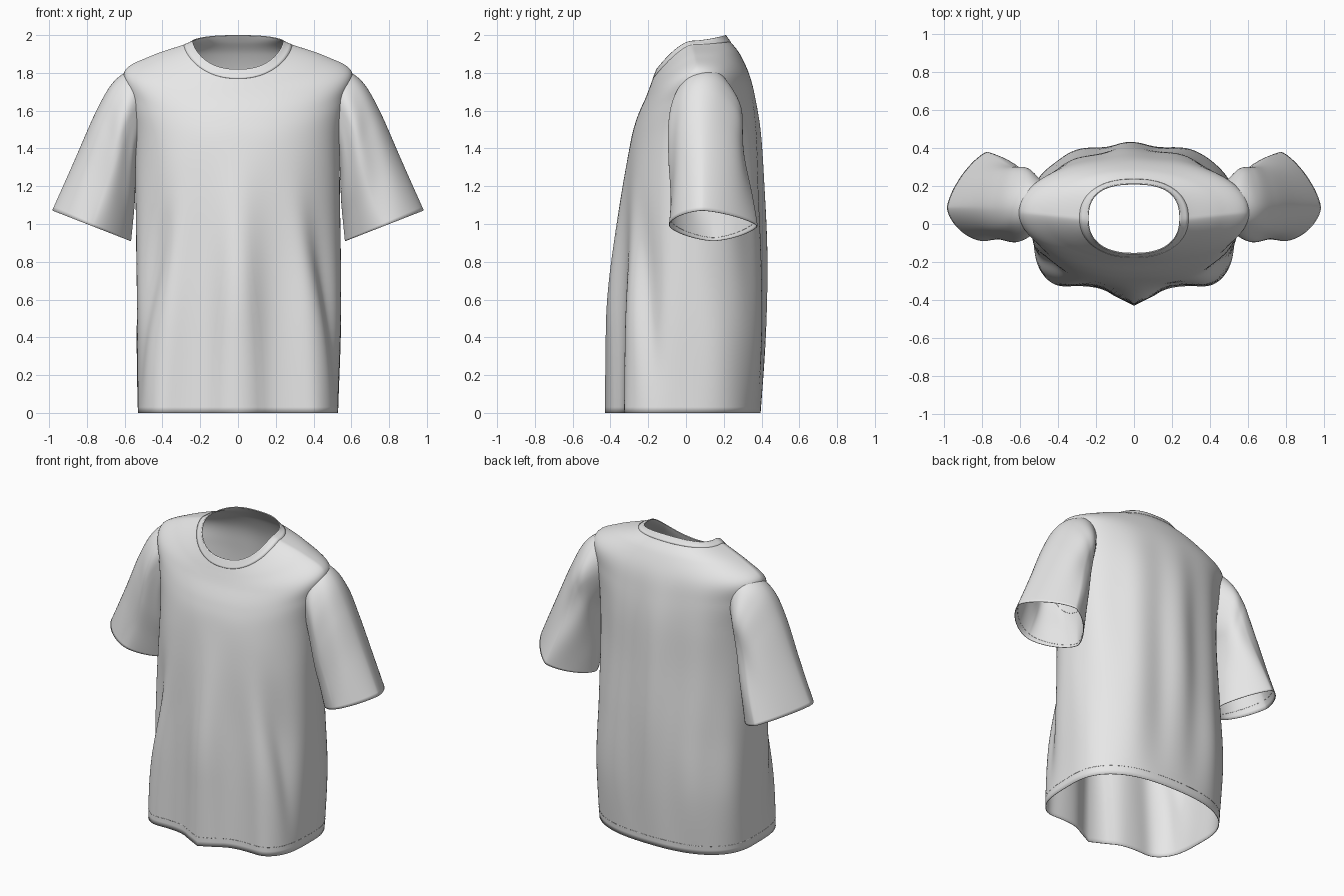
import bpy
import math
from math import sin, cos, pi, exp

cube = bpy.data.objects.get("Cube")
if cube:
    bpy.data.objects.remove(cube, do_unlink=True)

# One plain cloth colour
cloth = bpy.data.materials.new("light grey cloth")
cloth.use_nodes = True
GREY = (0.8, 0.8, 0.8, 1)
cloth.diffuse_color = GREY
bsdf = cloth.node_tree.nodes["Principled BSDF"]
bsdf.inputs["Base Color"].default_value = GREY
bsdf.inputs["Roughness"].default_value = 0.8

# Torso rings: z front, side, back, half width, y front, back, squareness front, back
TORSO = [
    (0.00, 0.00, 0.00, 0.53, -0.33, 0.395, 4.2, 2.5),
    (0.40, 0.40, 0.40, 0.54, -0.325, 0.415, 3.7, 2.65),
    (0.80, 0.80, 0.80, 0.54, -0.32, 0.42, 2.8, 2.25),
    (1.18, 1.20, 1.20, 0.54, -0.315, 0.405, 2.35, 2.05),
    (1.42, 1.48, 1.48, 0.545, -0.295, 0.39, 2.2, 2.1),
    (1.56, 1.67, 1.66, 0.575, -0.26, 0.365, 2.1, 2.15),
    (1.67, 1.81, 1.79, 0.60, -0.213, 0.335, 2.0, 2.1),
    (1.73, 1.89, 1.90, 0.46, -0.19, 0.285, 2.0, 2.1),
    (1.77, 1.95, 1.965, 0.285, -0.175, 0.235, 2.2, 2.3),
    (1.82, 1.97, 2.00, 0.24, -0.155, 0.21, 2.4, 2.6),
]

# Sleeve rings: outer x, outer z, inner x, inner z, y min, y max, squareness
SLEEVE = [
    (0.42, 1.85, 0.50, 1.42, 0.01, 0.19, 2.0),
    (0.56, 1.815, 0.535, 1.35, -0.06, 0.28, 2.0),
    (0.66, 1.745, 0.545, 1.24, -0.08, 0.30, 1.9),
    (0.75, 1.59, 0.55, 1.12, -0.08, 0.315, 1.8),
    (0.86, 1.34, 0.56, 1.01, -0.075, 0.345, 1.65),
    (0.98, 1.07, 0.57, 0.91, -0.085, 0.375, 1.5),
]


def spline(rows, v):
    """Smooth row between the listed rows."""
    i = min(int(v), len(rows) - 2)
    t = v - i
    a, b, c, d = (rows[max(0, min(len(rows) - 1, i + k))] for k in (-1, 0, 1, 2))
    return [q + 0.5 * t * (r - p + t * (2 * p - 5 * q + 4 * r - s + t * (3 * (q - r) + s - p)))
            for p, q, r, s in zip(a, b, c, d)]


def power(value, n):
    return math.copysign(abs(value) ** (2 / n), value)


def smooth(lo, hi, value):
    t = max(0, min(1, (value - lo) / (hi - lo)))
    return t * t * (3 - 2 * t)


def torso_point(a, v, lift=0.0):
    zf, zs, zb, half, yf, yb, nf, nb = spline(TORSO, v)
    s = sin(a)
    n = nb if s > 0 else nf
    mid = (yf + yb) / 2
    x = half * power(cos(a), n)
    y = mid + (yb - yf) / 2 * power(s, n)
    z = zs + abs(s) ** 1.3 * ((zb if s > 0 else zf) - zs)
    out = lift
    if s < 0:
        # Central front drape, a softer lobe each side, and tucks beyond them
        fade = 1 - smooth(0.45, 1.55, zs)
        y -= 0.1 * exp(-(x / 0.12) ** 2) * fade
        y -= 0.025 * exp(-((abs(x) - 0.42 + 0.07 * zs) / 0.09) ** 2) * fade
        tuck = math.radians(14 + 30 * zs)
        angle = math.atan2(-s, abs(cos(a)))
        out -= 0.035 * exp(-((angle - tuck) / 0.22) ** 2) * sin(pi * smooth(-0.1, 1.4, zs))
    else:
        # Long soft folds down the back
        out += 0.012 * s * cos(21 * x + 0.5 * zs) * sin(pi * min(1, zs / 1.85))
    # Shallow side folds below the armhole
    out += 0.006 * abs(cos(a)) * sin(7 * a + 3 * zs) * sin(pi * min(1, zs / 1.6))
    length = math.hypot(x, y - mid)
    return (x + out * x / length, y + out * (y - mid) / length, z)


def sleeve_point(side, a, v):
    ox, oz, ix, iz, y0, y1, n = spline(SLEEVE, v)
    # Folds on the front and back only, so the outer edge keeps its clean slope
    fold = abs(sin(a)) * (0.05 * sin(5 * a + 1.1 * v) * sin(pi * v / 5))
    c = power(cos(a), n)
    s = power(sin(a), n) * (1 + fold)
    x = (ox + ix) / 2 + (ox - ix) / 2 * c
    z = (oz + iz) / 2 + (oz - iz) / 2 * c
    y = (y0 + y1) / 2 + (y1 - y0) / 2 * s - 0.06 * max(0, c) * v / 5
    return (side * x, y, z)


def finish(obj):
    bpy.context.collection.objects.link(obj)
    obj.data.materials.append(cloth)
    return obj


def cloth_tube(name, point, v0, v1, rows, around, flip=False):
    """Open tube of cloth swept through a point function."""
    verts, faces = [], []
    for j in range(rows + 1):
        v = v0 + (v1 - v0) * j / rows
        verts += [point(2 * pi * i / around, v) for i in range(around)]
    for j in range(rows):
        for i in range(around):
            k = (i + 1) % around
            f = (j * around + i, j * around + k, (j + 1) * around + k, (j + 1) * around + i)
            faces.append(f[::-1] if flip else f)
    mesh = bpy.data.meshes.new(name)
    mesh.from_pydata(verts, [], faces)
    mesh.polygons.foreach_set("use_smooth", [True] * len(faces))
    obj = finish(bpy.data.objects.new(name, mesh))
    shell = obj.modifiers.new("cloth thickness", "SOLIDIFY")
    shell.thickness = 0.004
    shell.offset = -1


def seam(name, point, v, around=140):
    """Fine raised stitch line around a tube."""
    curve = bpy.data.curves.new(name, "CURVE")
    curve.dimensions = "3D"
    curve.bevel_depth = 0.001
    curve.bevel_resolution = 1
    line = curve.splines.new("POLY")
    line.points.add(around - 1)
    for i, p in enumerate(line.points):
        p.co = (*point(2 * pi * i / around, v), 1)
    line.use_cyclic_u = True
    finish(bpy.data.objects.new(name, curve))


# Body and neckband
cloth_tube("torso", torso_point, 0, 9, 72, 192)
cloth_tube("neckband", lambda a, v: torso_point(a, v, 0.002), 8, 9, 6, 128)
seam("hem_stitch", torso_point, 0.21, 192)

# Sleeves, with cuff stitching and dropped shoulder seams
for side, label in ((1, "left"), (-1, "right")):
    def point(a, v, side=side):
        return sleeve_point(side, a, v)
    cloth_tube(label + "_sleeve", point, 0, 5, 40, 96, flip=side < 0)
    seam(label + "_cuff_stitch", point, 4.75, 96)
    seam(label + "_shoulder_seam", point, 2.6, 96)
